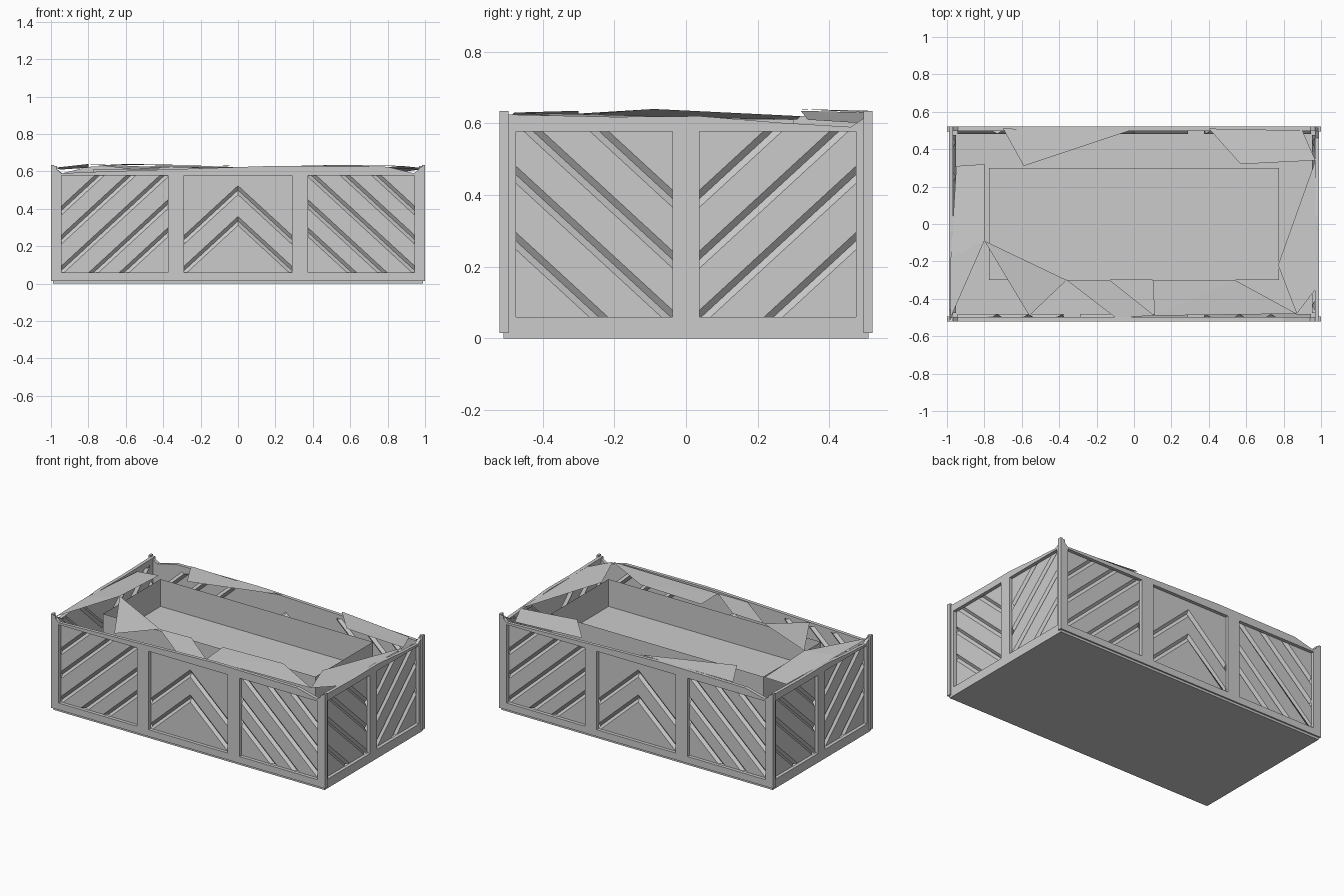
import bpy, bmesh
from mathutils import Vector, Matrix
from math import pi

if "Cube" in bpy.data.objects:
    bpy.data.objects.remove(bpy.data.objects["Cube"])

SLOPE = 0.92      # diagonal of the plank grooves
Z0, Z1 = 0.06, 0.587


def finish(bm, name, mat=None):
    if mat:
        bm.transform(mat)
    me = bpy.data.meshes.new(name)
    bm.to_mesh(me)
    bm.free()
    ob = bpy.data.objects.new(name, me)
    bpy.context.collection.objects.link(ob)
    return ob


def box(bm, x0, x1, y0, y1, z0, z1):
    m = Matrix.Translation(((x0 + x1) / 2, (y0 + y1) / 2, (z0 + z1) / 2)) @ \
        Matrix.Diagonal((x1 - x0, y1 - y0, z1 - z0, 1))
    bmesh.ops.create_cube(bm, size=1, matrix=m)


def plank_panel(name, u0, u1, direction, heights, y, mat, w=0.024, depth=0.016):
    """Flat panel with diagonal V grooves; heights are measured at the low end."""
    bm = bmesh.new()
    bm.faces.new([bm.verts.new((u, y, z)) for u, z in
                  ((u0, Z0), (u1, Z0), (u1, Z1), (u0, Z1))])
    start = u0 if direction > 0 else u1
    normal = Vector((-SLOPE * direction, 0, 1))
    for h in heights:
        for off in (-w, 0, w):
            bmesh.ops.bisect_plane(bm, geom=bm.verts[:] + bm.edges[:] + bm.faces[:], dist=1e-5,
                                   plane_co=(start, y, h + off), plane_no=normal)
    for v in bm.verts:
        for h in heights:
            if abs(v.co.z - h - SLOPE * direction * (v.co.x - start)) < 1e-3:
                v.co.y = y + depth
    finish(bm, name, mat)


def wall(name, half, d, panels, top, turn):
    """Frame with recessed openings, a worn top rail and grooved panels."""
    mat = Matrix.Rotation(turn, 4, 'Z')
    y0, y1 = -d, -d + 0.022
    bm = bmesh.new()
    box(bm, -half, half, y0, y1, 0.015, Z0)
    edges = [-half] + [e for p in panels for e in p[:2]] + [half]
    for a, b in zip(edges[::2], edges[1::2]):
        box(bm, a, b, y0, y1, Z0, Z1)
    # worn top rail
    outline = [(-half, Z1 - 0.01), (half, Z1 - 0.01)] + top[::-1]
    face = bm.faces.new([bm.verts.new((u, y0, z)) for u, z in outline])
    ext = bmesh.ops.extrude_face_region(bm, geom=[face], use_keep_orig=True)
    for v in ext['geom']:
        if isinstance(v, bmesh.types.BMVert):
            v.co.y = y1
    bmesh.ops.recalc_face_normals(bm, faces=bm.faces[:])
    finish(bm, name + "_frame", mat)
    for i, (a, b, kind, hs) in enumerate(panels):
        if kind:
            plank_panel(f"{name}_planks_{i}", a, b, kind, hs, y1, mat)
        else:   # chevron panel made of two mirrored halves
            mid = (a + b) / 2
            plank_panel(f"{name}_chevron_left", a, mid, 1, hs, y1, mat)
            plank_panel(f"{name}_chevron_right", mid, b, -1, hs, y1, mat)


long_heights = [0.39, 0.235, 0.07, -0.10, -0.25]
long_panels = [(-0.945, -0.375, 1, long_heights),
               (-0.288, 0.288, 0, [0.235, 0.07]),
               (0.375, 0.945, -1, long_heights)]
short_heights = [0.39, 0.22, 0.055, -0.13]
short_panels = [(-0.475, -0.038, -1, short_heights), (0.038, 0.475, 1, short_heights)]
long_top = [(-0.99, 0.63), (-0.945, 0.59), (-0.77, 0.598), (-0.4, 0.61),
            (0.2, 0.63), (0.8, 0.625), (0.94, 0.59), (0.99, 0.63)]
short_top = [(-0.52, 0.625), (-0.2, 0.618), (0.04, 0.62), (0.26, 0.602),
             (0.46, 0.59), (0.52, 0.63)]
wall("front", 0.99, 0.52, long_panels, long_top, 0)
wall("back", 0.99, 0.52, long_panels, long_top, pi)
wall("right", 0.52, 0.99, short_panels, short_top, pi / 2)
wall("left", 0.52, 0.99, short_panels, short_top, -pi / 2)

# base slab
bm = bmesh.new()
box(bm, -0.99, 0.99, -0.51, 0.51, 0, 0.018)
finish(bm, "base_slab")

# corner trims
bm = bmesh.new()
for sx in (-1, 1):
    for sy in (-1, 1):
        x, y = sorted((sx * 0.985, sx)), sorted((sy * 0.495, sy * 0.521))
        box(bm, *x, *y, 0.015, 0.635)
finish(bm, "corner_trims")

# inner trough, open at the top
bm = bmesh.new()
box(bm, -0.775, 0.775, -0.3, 0.3, 0.43, 0.61)
bm.faces.ensure_lookup_table()
bmesh.ops.delete(bm, geom=[f for f in bm.faces if f.normal.z > 0.5], context='FACES')
bmesh.ops.reverse_faces(bm, faces=bm.faces[:])
finish(bm, "inner_trough")

# broken ledge pieces around the opening
ledge = [
    "-.7 .51 .635, -.59 .31 .64, -.02 .5 .63",
    ".4 .51 .63, .57 .32 .635, .9 .5 .6",
    ".57 .32 .635, .97 .34 .61, .9 .5 .6",
    ".97 .34 .61, .77 -.22 .62, .87 -.48 .63, .97 -.35 .62",
    ".1 -.3 .625, .11 -.49 .62, .54 -.3 .635",
    ".54 -.3 .635, .11 -.49 .62, .87 -.48 .63",
    "-.36 -.3 .62, -.1 -.5 .615, .11 -.49 .62, -.13 -.3 .625",
    "-.8 -.09 .64, -.56 -.49 .61, -.36 -.3 .62",
    "-.98 -.18 .62, -.8 -.09 .64, -.8 .32 .62, -.95 .31 .61",
    "-.98 -.18 .62, -.98 -.5 .615, -.8 -.09 .64",
]
bm = bmesh.new()
for piece in ledge:
    f = bm.faces.new([bm.verts.new([float(c) for c in p.split()]) for p in piece.split(",")])
    f.normal_update()
    if f.normal.z < 0:
        f.normal_flip()
finish(bm, "broken_ledge")
